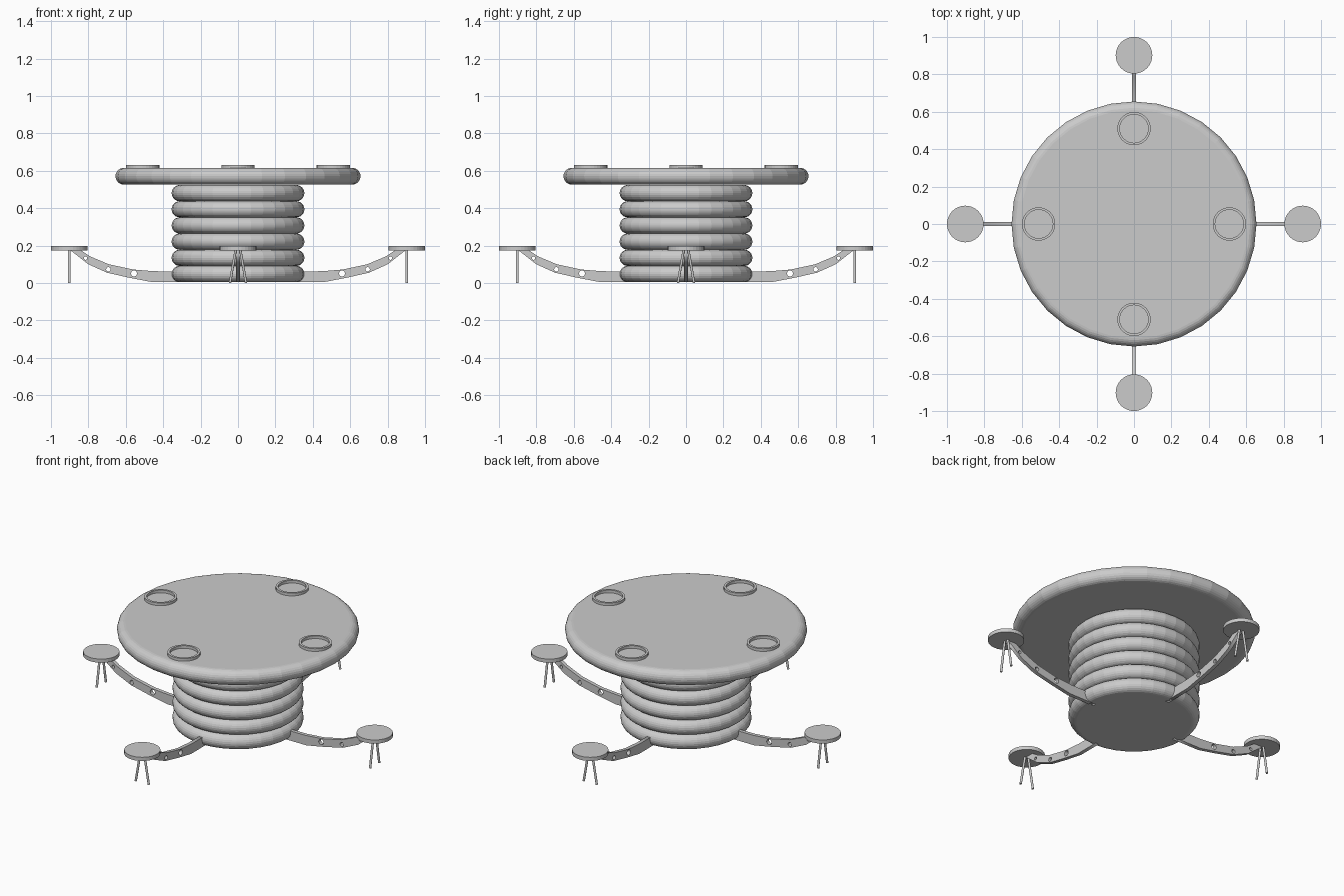
import bpy, bmesh, math
from mathutils import Matrix, Vector

if "Cube" in bpy.data.objects:
    bpy.data.objects.remove(bpy.data.objects["Cube"])


def lathe(name, profile, loc=(0, 0, 0), sides=32, closed=False):
    """Revolve (radius, z) points; open profiles get flat caps."""
    bm = bmesh.new()
    rings = []
    for r, z in profile:
        rings.append([bm.verts.new((r * math.cos(2 * math.pi * i / sides),
                                    r * math.sin(2 * math.pi * i / sides), z))
                      for i in range(sides)])
    pairs = list(zip(rings, rings[1:]))
    if closed:
        pairs.append((rings[-1], rings[0]))
    for a, b in pairs:
        for i in range(sides):
            j = (i + 1) % sides
            bm.faces.new((a[i], a[j], b[j], b[i]))
    if not closed:
        bm.faces.new(rings[0])
        bm.faces.new(rings[-1])
    bmesh.ops.recalc_face_normals(bm, faces=bm.faces)
    mesh = bpy.data.meshes.new(name)
    bm.to_mesh(mesh)
    bm.free()
    ob = bpy.data.objects.new(name, mesh)
    ob.location = loc
    bpy.context.collection.objects.link(ob)
    return ob


def rounded_disc(name, radius, z0, z1, steps=12):
    """Disc with a half-round rim."""
    h = (z1 - z0) / 2
    pts = []
    for k in range(steps + 1):
        a = -math.pi / 2 + math.pi * k / steps
        pts.append((radius - h + h * math.cos(a), z0 + h + h * math.sin(a)))
    return lathe(name, pts)


def rod(name, a, b, r, sides=12):
    a, b = Vector(a), Vector(b)
    ob = lathe(name, [(r, 0), (r, (b - a).length)], sides=sides)
    q = Vector((0, 0, 1)).rotation_difference(b - a)
    ob.matrix_world = Matrix.Translation(a) @ q.to_matrix().to_4x4()
    return ob


def add_loop(curve, pts):
    s = curve.splines.new('POLY')
    s.points.add(len(pts) - 1)
    for p, (x, y) in zip(s.points, pts):
        p.co = (x, y, 0, 1)
    s.use_cyclic_u = True


# Table top
rounded_disc("table_top", 0.655, 0.526, 0.616)

# Pedestal of six stacked rounded rings
for i in range(6):
    z = 0.005 + i * 0.0865
    rounded_disc(f"pedestal_ring_{i + 1}", 0.355, z, z + 0.0865)

# Curved support arm outline with three drilled holes
outline = [(0.28, 0.005), (0.46, 0.005), (0.58, 0.028), (0.70, 0.055),
           (0.80, 0.10), (0.90, 0.178), (0.845, 0.178), (0.79, 0.142),
           (0.69, 0.10), (0.56, 0.072), (0.45, 0.063), (0.28, 0.062)]
curve = bpy.data.curves.new("arm_profile", 'CURVE')
curve.dimensions = '2D'
curve.fill_mode = 'BOTH'
curve.extrude = 0.011
add_loop(curve, outline)
for x, z, r in [(0.556, 0.051, 0.016), (0.693, 0.073, 0.012), (0.815, 0.130, 0.009)]:
    if x > 0.8:
        z = 0.133
    add_loop(curve, [(x + r * math.cos(2 * math.pi * k / 16),
                      z + r * math.sin(2 * math.pi * k / 16)) for k in range(16)])
helper = bpy.data.objects.new("arm_profile", curve)
bpy.context.collection.objects.link(helper)
bpy.context.view_layer.update()
deps = bpy.context.evaluated_depsgraph_get()
arm_mesh = bpy.data.meshes.new_from_object(helper.evaluated_get(deps))
arm_mesh.transform(Matrix.Rotation(math.pi / 2, 4, 'X'))
bpy.data.objects.remove(helper)

# Four-fold parts: arm, stool seat, splayed stool legs, cup rim
for n, side in enumerate(("right", "back", "left", "front")):
    rot = Matrix.Rotation(n * math.pi / 2, 4, 'Z')
    arm = bpy.data.objects.new(f"{side}_arm", arm_mesh)
    bpy.context.collection.objects.link(arm)
    arm.matrix_world = rot
    lathe(f"{side}_seat", [(0.098, 0.175), (0.098, 0.197)], rot @ Vector((0.902, 0, 0)))
    for s in (-1, 1):
        rod(f"{side}_seat_leg_{'a' if s < 0 else 'b'}",
            rot @ Vector((0.902, s * 0.012, 0.18)),
            rot @ Vector((0.902, s * 0.043, 0.0)), 0.0065)
    lathe(f"{side}_cup_rim", [(0.089, 0.61), (0.089, 0.632), (0.076, 0.632), (0.076, 0.61)],
          rot @ Vector((0.51, 0, 0)), closed=True)
